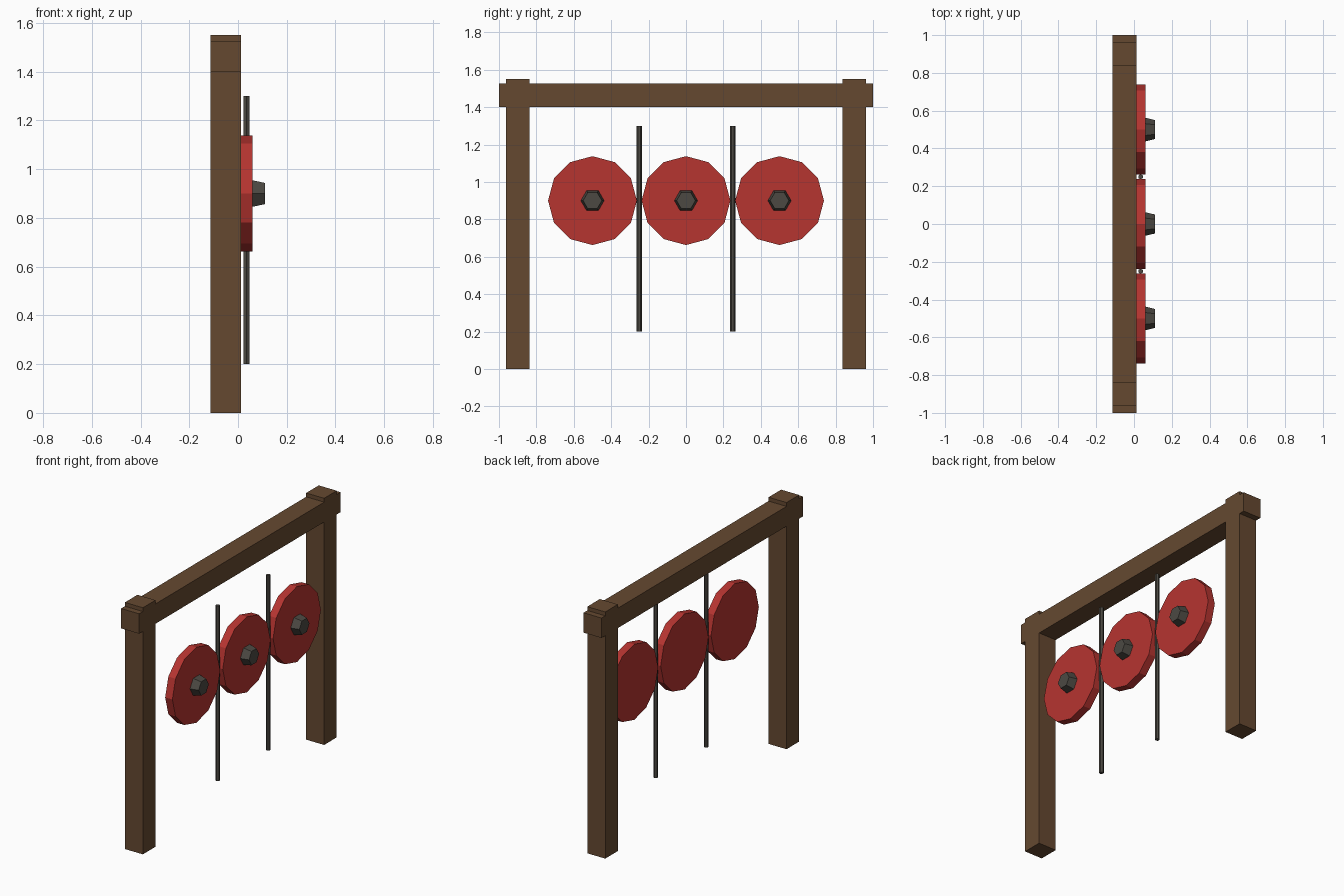
import bpy, bmesh
from math import cos, sin, pi

if "Cube" in bpy.data.objects:
    bpy.data.objects.remove(bpy.data.objects["Cube"])


def material(name, rgb):
    m = bpy.data.materials.new(name)
    m.diffuse_color = (*rgb, 1)
    m.use_nodes = True
    m.node_tree.nodes["Principled BSDF"].inputs["Base Color"].default_value = m.diffuse_color
    return m


wood = material("wood", (0.13, 0.066, 0.03))
red = material("red_paint", (0.47, 0.035, 0.03))
iron = material("dark_iron", (0.072, 0.066, 0.055))


def add_object(name, bm, mat):
    bmesh.ops.recalc_face_normals(bm, faces=bm.faces[:])
    me = bpy.data.meshes.new(name)
    bm.to_mesh(me)
    bm.free()
    me.materials.append(mat)
    ob = bpy.data.objects.new(name, me)
    bpy.context.collection.objects.link(ob)
    return ob


def box(name, size, loc, mat):
    bm = bmesh.new()
    bmesh.ops.create_cube(bm, size=1)
    bmesh.ops.scale(bm, vec=size, verts=bm.verts[:])
    ob = add_object(name, bm, mat)
    ob.location = loc
    return ob


def prism(name, sides, r0, r1, start, length, axis, mat):
    """Regular prism or frustum along x or z, with corners on the y axis."""
    bm = bmesh.new()
    rings = []
    for r, t in ((r0, 0), (r1, length)):
        ring = []
        for i in range(sides):
            a = 2 * pi * i / sides
            u, v = r * cos(a), r * sin(a)
            ring.append(bm.verts.new((t, u, v) if axis == 'X' else (v, u, t)))
        rings.append(ring)
        bm.faces.new(ring)
    for i in range(sides):
        j = (i + 1) % sides
        bm.faces.new((rings[0][i], rings[0][j], rings[1][j], rings[1][i]))
    ob = add_object(name, bm, mat)
    ob.location = start
    return ob


# Wooden frame: two posts and a crossbeam
for side, y in (("left", -0.9), ("right", 0.9)):
    box(f"post_{side}", (0.125, 0.125, 1.55), (-0.05, y, 0.775), wood)
box("crossbeam", (0.125, 2.0, 0.125), (-0.05, 0, 1.4635), wood)

# Three round discs, each with a tapered hexagonal boss
for i, y in enumerate((-0.5, 0, 0.5), 1):
    prism(f"disc_{i}", 12, 0.2375, 0.2375, (0.01, y, 0.9), 0.05, 'X', red)
    prism(f"boss_{i}", 6, 0.0625, 0.05, (0.06, y, 0.9), 0.0515, 'X', iron)

# Thin upright rods between the discs
for i, y in enumerate((-0.25, 0.25), 1):
    prism(f"rod_{i}", 6, 0.0135, 0.0135, (0.035, y, 0.2), 1.1, 'Z', iron)
